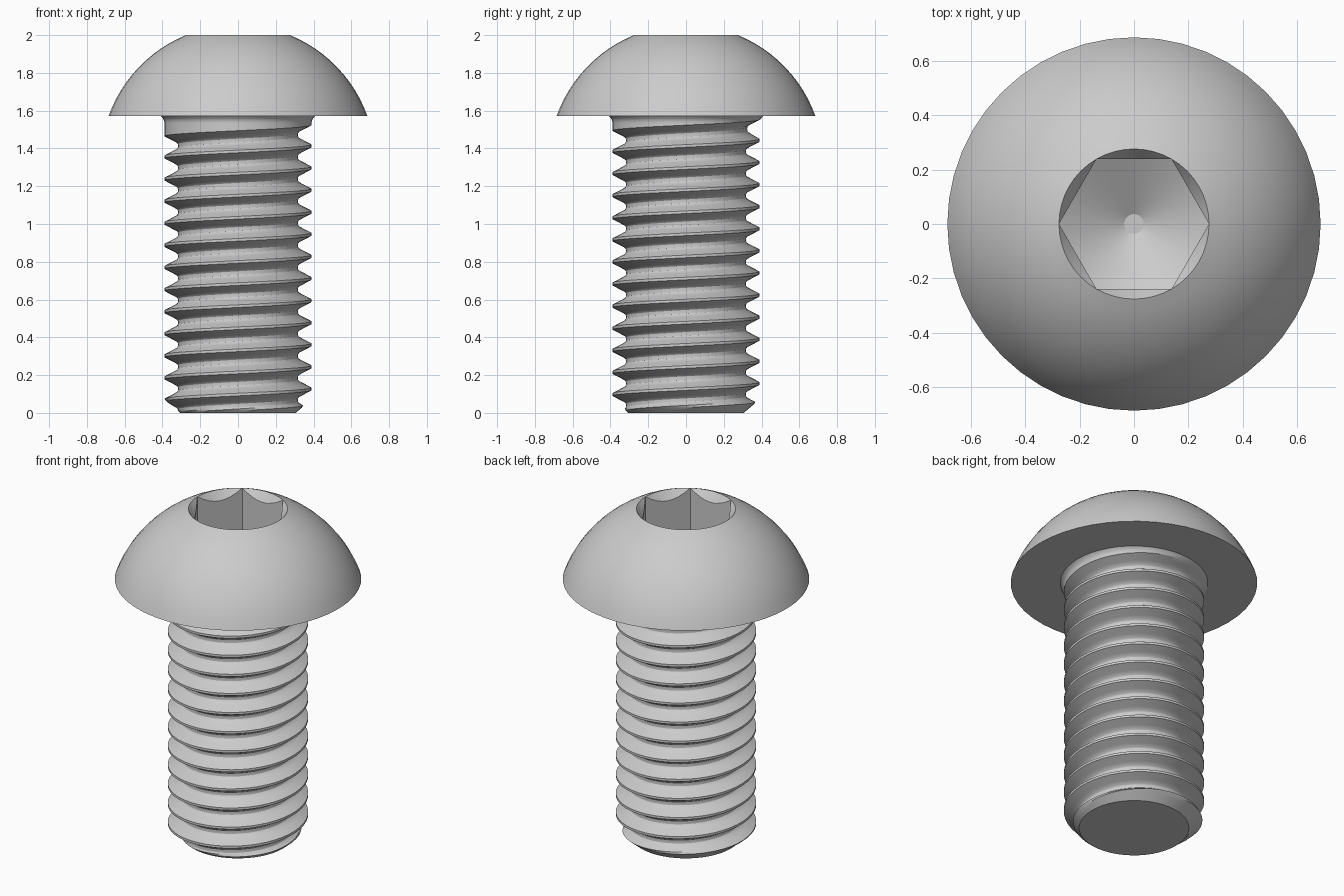
import bpy, bmesh, math
from math import sin, cos, pi, radians

cube = bpy.data.objects.get("Cube")
if cube:
    bpy.data.objects.remove(cube)

SIDES = 48
HEAD_BASE, TOP = 1.572, 2.0
PITCH, CREST_R, ROOT_R, NECK_R = 0.117, 0.39, 0.318, 0.41
CREST_Z = 1.238          # height of one crest on the -x side

steel = bpy.data.materials.new("grey steel")
steel.use_nodes = True
grey = (0.6, 0.6, 0.6, 1)
steel.diffuse_color = grey
steel.node_tree.nodes["Principled BSDF"].inputs["Base Color"].default_value = grey


def finish(name, bm):
    """Turn a bmesh into a smooth shaded object with sharp edges kept."""
    bmesh.ops.remove_doubles(bm, verts=bm.verts, dist=1e-4)
    bmesh.ops.dissolve_degenerate(bm, edges=bm.edges, dist=1e-4)
    mesh = bpy.data.meshes.new(name)
    bm.to_mesh(mesh)
    bm.free()
    mesh.materials.append(steel)
    obj = bpy.data.objects.new(name, mesh)
    bpy.context.collection.objects.link(obj)
    bpy.ops.object.select_all(action='DESELECT')
    obj.select_set(True)
    bpy.context.view_layer.objects.active = obj
    bpy.ops.object.shade_smooth_by_angle(angle=radians(28))


def skin(bm, rings):
    """Join closed rings of (radius, z) pairs, ordered from bottom to top outside."""
    loops = [[bm.verts.new((r * cos(2 * pi * i / SIDES), r * sin(2 * pi * i / SIDES), z))
              for i, (r, z) in enumerate(ring)] for ring in rings]
    for a, b in zip(loops, loops[1:]):
        for i in range(SIDES):
            j = (i + 1) % SIDES
            bm.faces.new((a[i], a[j], b[j], b[i]))
    return loops


# Domed head with a countersunk hexagonal socket
def hex_radius(i):
    return 0.2385 / cos((2 * pi * i / SIDES) % (pi / 3) - pi / 6)


rim = hex_radius(0)
centre_z = 1.326
ball = math.hypot(0.685, HEAD_BASE - centre_z)
low, high = math.asin((HEAD_BASE - centre_z) / ball), math.acos(rim / ball)
rings = [[(NECK_R, HEAD_BASE)] * SIDES]
for k in range(13):
    a = low + (high - low) * k / 12
    rings.append([(ball * cos(a), centre_z + ball * sin(a) if k < 12 else TOP)] * SIDES)
hexes = [hex_radius(i) for i in range(SIDES)]
rings.append([(r, TOP - 1.4 * (rim - r)) for r in hexes])     # countersink
rings.append([(r, 1.575 + 0.6 * r) for r in hexes])           # socket walls
rings.append([(0.036, 1.597)] * SIDES)                        # drilled cone
bm = bmesh.new()
bm.faces.new(skin(bm, rings)[-1])
finish("button_head", bm)


# Threaded shank: rows follow the helix and are clamped at both ends
def shank_radius(z, groove):
    fillet = (NECK_R - CREST_R) * max(0, (z - 1.54) / (HEAD_BASE - 1.54)) ** 2
    return min(CREST_R - groove + fillet, 0.305 + 1.2 * z)


# One pitch of the thread: fraction of the pitch above the crest, depth share
profile = [(-0.06, 0), (0.06, 0), (0.16, 0.32), (0.26, 0.64), (0.35, 0.91), (0.42, 0.99),
           (0.5, 1), (0.58, 0.99), (0.65, 0.91), (0.74, 0.64), (0.84, 0.32)]
bm = bmesh.new()
columns = []
for i in range(SIDES + 1):
    angle = 2 * pi * i / SIDES
    column = []
    for turn in range(-12, 5):
        start = CREST_Z + PITCH * (turn + (angle - pi) / (2 * pi))
        # The groove runs out to the plain neck below the head
        fade = min(1, max(0, (1.53 - start - PITCH / 2) / 0.03))
        for share, depth in profile:
            z = min(max(start + PITCH * share, 0), HEAD_BASE)
            r = shank_radius(z, fade * depth * (CREST_R - ROOT_R))
            column.append(bm.verts.new((r * cos(angle), r * sin(angle), z)))
    columns.append(column)
for a, b in zip(columns, columns[1:]):
    for k in range(len(a) - 1):
        bm.faces.new((a[k], b[k], b[k + 1], a[k + 1]))
# Flat end
bm.faces.new([c[0] for c in reversed(columns[:-1])])
finish("threaded_shank", bm)
